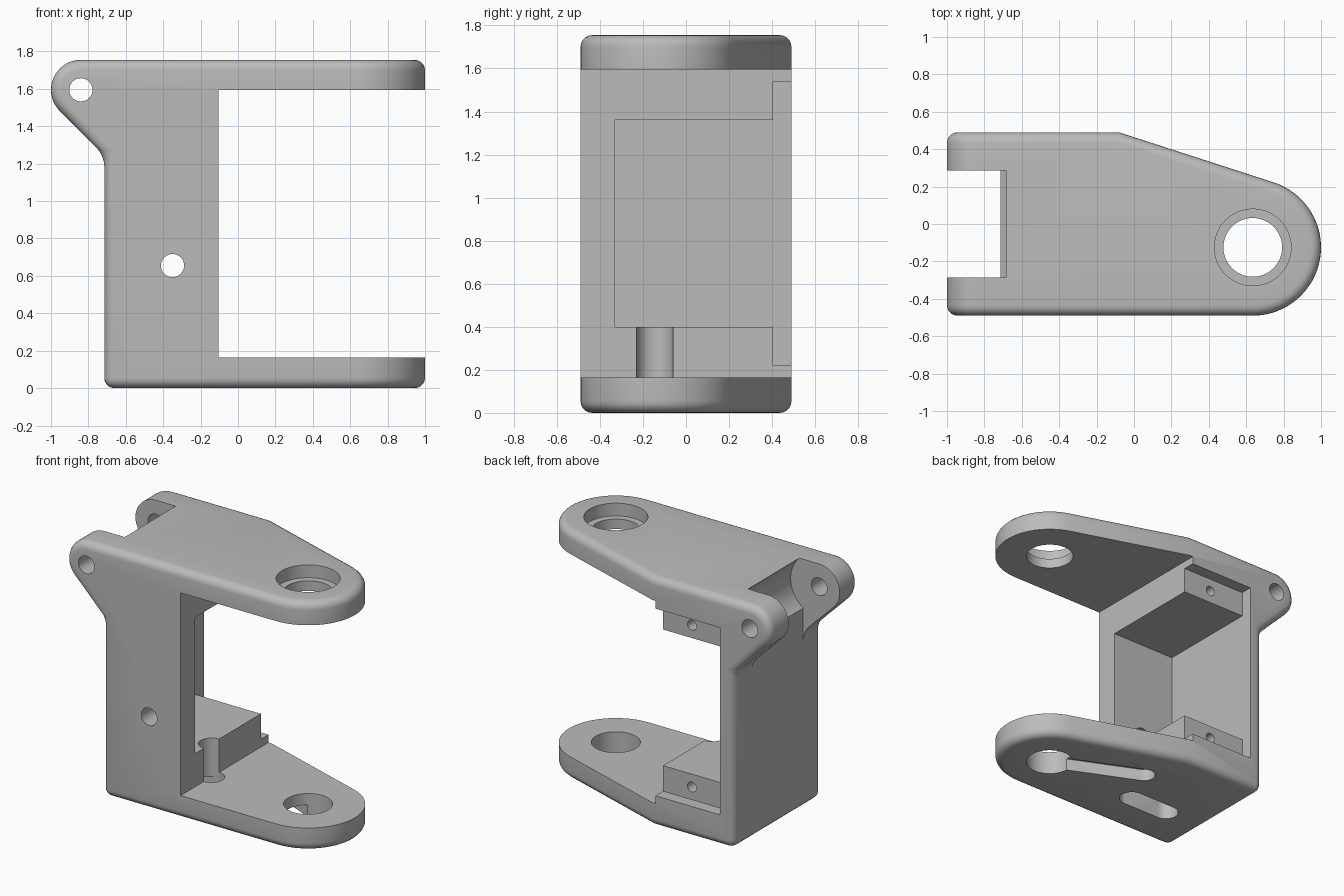
import bpy, bmesh, math

if "Cube" in bpy.data.objects:
    bpy.data.objects.remove(bpy.data.objects["Cube"])

H = 1.755                       # overall height
EAR = (-0.84, 1.595, 0.16)      # hinge pin x, z and ear radius
TIP = (0.635, -0.125, 0.365)    # arm end x, y and radius

grey = bpy.data.materials.new("plain_grey")
grey.diffuse_color = (0.5, 0.5, 0.5, 1)
grey.use_nodes = True
grey.node_tree.nodes["Principled BSDF"].inputs["Base Color"].default_value = grey.diffuse_color


def arc(cx, cy, r, a0, a1, n):
    return [(cx + r * math.cos(math.radians(a0 + (a1 - a0) * i / n)),
             cy + r * math.sin(math.radians(a0 + (a1 - a0) * i / n))) for i in range(n + 1)]


def prism(name, pts, lo, hi, axis):
    """Extrude a 2D outline along y (points are x, z) or z (points are x, y)."""
    bm = bmesh.new()
    place = (lambda p, d: (p[0], d, p[1])) if axis == 'Y' else (lambda p, d: (p[0], p[1], d))
    face = bm.faces.new([bm.verts.new(place(p, lo)) for p in pts])
    ext = bmesh.ops.extrude_face_region(bm, geom=[face])
    move = (0, hi - lo, 0) if axis == 'Y' else (0, 0, hi - lo)
    bmesh.ops.translate(bm, vec=move, verts=[v for v in ext['geom'] if isinstance(v, bmesh.types.BMVert)])
    bmesh.ops.recalc_face_normals(bm, faces=bm.faces)
    me = bpy.data.meshes.new(name)
    bm.to_mesh(me)
    bm.free()
    ob = bpy.data.objects.new(name, me)
    bpy.context.collection.objects.link(ob)
    me.materials.append(grey)
    return ob


def box(name, x0, x1, y0, y1, z0, z1):
    return prism(name, [(x0, y0), (x1, y0), (x1, y1), (x0, y1)], z0, z1, 'Z')


def rod(name, cx, cy, r, lo, hi, axis, n=48):
    return prism(name, arc(cx, cy, r, 0, 360, n)[:-1], lo, hi, axis)


def slot(name, a, b, r, lo, hi):
    """Round-ended slot between two points in plan."""
    t = math.degrees(math.atan2(b[1] - a[1], b[0] - a[0]))
    pts = arc(*a, r, t + 90, t + 270, 16) + arc(*b, r, t - 90, t + 90, 16)
    return prism(name, pts, lo, hi, 'Z')


def apply(ob, mod):
    bpy.context.view_layer.objects.active = ob
    bpy.ops.object.modifier_apply(modifier=mod.name)


def boolean(ob, tool, op='DIFFERENCE'):
    m = ob.modifiers.new("cut", 'BOOLEAN')
    m.operation, m.object, m.solver = op, tool, 'EXACT'
    apply(ob, m)
    bpy.data.objects.remove(tool)


# Outer solid: side outline with ear, intersected with the plan outline
side = [(1.2, 0), (1.2, H)] + arc(*EAR, 90, 225, 18)
side += [(-0.715, side[-1][1] - (-0.715 - side[-1][0])), (-0.715, 0)]
bracket = prism("bracket", side, -0.7, 0.7, 'Y')
corner = (-0.08, 0.49)
dx, dy = TIP[0] - corner[0], TIP[1] - corner[1]
tangent = math.degrees(math.atan2(dy, dx) + math.asin(TIP[2] / math.hypot(dx, dy)))
plan = [(-1.2, -0.49)] + arc(*TIP, -90, tangent + 90, 32) + [corner, (-1.2, 0.49)]
boolean(bracket, prism("plan", plan, -0.3, 2.2, 'Z'), 'INTERSECT')

# Rounded outer edges
bev = bracket.modifiers.new("round", 'BEVEL')
bev.width, bev.segments = 0.055, 5
bev.limit_method, bev.angle_limit = 'ANGLE', math.radians(35)
bev.use_clamp_overlap = False
apply(bracket, bev)

cutters = [
    # Opening between the two arms
    box("arm_gap", -0.105, 1.5, -1, 1, 0.165, 1.595),
    # Motor pocket and its stepped mounting recess
    box("pocket", -0.61, 0.0, -0.33, 0.43, 0.40, 1.36),
    box("recess", -0.61, 0.0, 0.405, 0.7, 0.22, 1.54),
    # Gap between the ears, with a rounded back for the mating part
    box("ear_gap", -1.3, -0.715, -0.285, 0.285, 1.0, 2.0),
    rod("ear_round", EAR[0], EAR[1], 0.223, -0.285, 0.285, 'Y', 64),
    # Hinge pin hole and front access hole
    rod("pin_hole", EAR[0], EAR[1], 0.062, -1, 1, 'Y', 32),
    rod("front_hole", -0.35, 0.655, 0.062, -1, 0, 'Y', 32),
    # Arm holes and the upper counterbore
    rod("arm_hole", TIP[0], TIP[1], 0.157, -0.5, 2.3, 'Z'),
    rod("counterbore", TIP[0], TIP[1], 0.205, 1.665, 2.3, 'Z'),
    # Cable passage and underside slots
    rod("cable_hole", -0.105, -0.145, 0.085, -0.2, 0.45, 'Z'),
    slot("cable_slot", (-0.40, -0.145), (-0.105, -0.145), 0.084, -0.2, 0.13),
    slot("arm_slot", (0.035, 0.147), (0.60, -0.107), 0.075, -0.2, 0.085),
]
# Screw holes in the mounting steps
cutters += [rod("screw_hole", -0.33, z, 0.035, 0.15, 0.6, 'Y', 24) for z in (0.31, 1.45)]
for c in cutters:
    boolean(bracket, c)

bpy.ops.object.select_all(action='DESELECT')
bracket.select_set(True)
bpy.context.view_layer.objects.active = bracket
bpy.ops.object.shade_smooth_by_angle(angle=math.radians(30))
